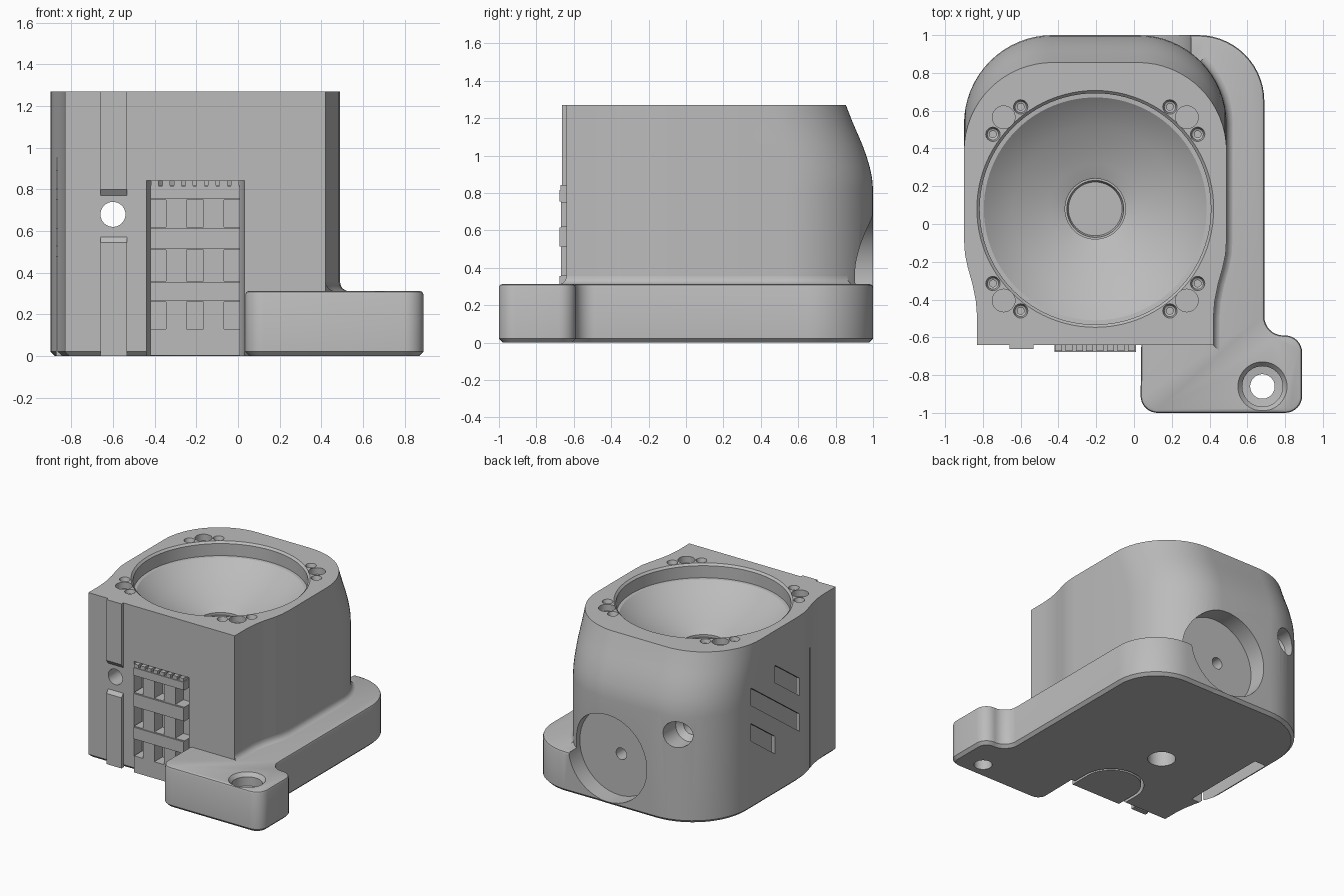
import bpy, bmesh, math
from mathutils import Vector, Matrix

if "Cube" in bpy.data.objects:
    bpy.data.objects.remove(bpy.data.objects["Cube"], do_unlink=True)

grey = bpy.data.materials.new("plain grey")
grey.use_nodes = True
grey.diffuse_color = (0.5, 0.5, 0.5, 1)
grey.node_tree.nodes["Principled BSDF"].inputs["Base Color"].default_value = (0.5, 0.5, 0.5, 1)


def finish(name, bm):
    bmesh.ops.recalc_face_normals(bm, faces=bm.faces)
    mesh = bpy.data.meshes.new(name)
    bm.to_mesh(mesh)
    bm.free()
    mesh.materials.append(grey)
    ob = bpy.data.objects.new(name, mesh)
    bpy.context.collection.objects.link(ob)
    return ob


def skin(name, rings, caps=True, loop=True):
    """Surface through rings of equal point count."""
    bm = bmesh.new()
    rows = [[bm.verts.new(p) for p in ring] for ring in rings]
    n = len(rows[0])
    for lo, hi in zip(rows, rows[1:]):
        for i in range(n if loop else n - 1):
            j = (i + 1) % n
            bm.faces.new((lo[i], lo[j], hi[j], hi[i]))
    if caps:
        bm.faces.new(rows[0][::-1])
        bm.faces.new(rows[-1])
    return finish(name, bm)


def arc(cx, cy, r, a0, a1, n=8):
    angles = [math.radians(a0 + (a1 - a0) * i / n) for i in range(n + 1)]
    return [(cx + r * math.cos(a), cy + r * math.sin(a)) for a in angles]


def normals(pts):
    """Mitred outward normals of a counter-clockwise outline."""
    out = []
    for i, p in enumerate(pts):
        p = Vector(p)
        a = (p - Vector(pts[i - 1])).normalized()
        b = (Vector(pts[(i + 1) % len(pts)]) - p).normalized()
        na, nb = Vector((a.y, -a.x)), Vector((b.y, -b.x))
        out.append((na + nb) / max(0.5, 1 + na.dot(nb)))
    return out


def layers(name, pts, levels):
    """Loft an outline through (z, inset, rear shift) levels."""
    ns = normals(pts)
    return skin(name, [[(p[0] - n.x * inset,
                         p[1] - n.y * inset - (shift if p[1] > 0.5 else 0), z)
                        for p, n in zip(pts, ns)] for z, inset, shift in levels])


def extrude_x(name, pts, x0, x1):
    return skin(name, [[(x, y, z) for y, z in pts] for x in (x0, x1)])


def box(name, x0, x1, y0, y1, z0, z1):
    return extrude_x(name, [(y0, z0), (y1, z0), (y1, z1), (y0, z1)], x0, x1)


def lathe(name, profile, loc, along_y=False, n=48):
    """Closed turned solid from (radius, height) points."""
    ob = skin(name, [[(x, y, h) for x, y in arc(0, 0, r, 0, 360 - 360 / n, n - 1)]
                     for r, h in profile])
    move = Matrix.Translation(loc)
    if along_y:
        move = move @ Matrix.Rotation(-math.pi / 2, 4, 'X')
    ob.data.transform(move)
    return ob


def cut(target, *cutters):
    for c in cutters:
        mod = target.modifiers.new("cut", 'BOOLEAN')
        mod.operation, mod.solver, mod.object = 'DIFFERENCE', 'EXACT', c
        bpy.context.view_layer.objects.active = target
        bpy.ops.object.modifier_apply(modifier=mod.name)
        bpy.data.objects.remove(c, do_unlink=True)


# Main housing: symmetric outline with flared sides and a sloped upper rear
CX, CY, TOP = -0.205, 0.08, 1.27
half = [(0.625, -0.64), (0.625, -0.5), (0.632, -0.41), (0.65, -0.32), (0.675, -0.23),
        (0.69, -0.16), (0.695, -0.08), (0.695, 0.3)] + arc(0.225, 0.53, 0.47, 0, 90, 16)
right_side = [(CX + u, y) for u, y in half]
outline = right_side + [(CX - u, y) for u, y in reversed(half)]
housing = layers("housing", outline, [
    (0, 0.022, 0), (0.022, 0, 0), (0.82, 0, 0), (0.88, 0, 0.005), (0.94, 0, 0.018),
    (1.0, 0, 0.036), (1.06, 0, 0.058), (1.12, 0, 0.084), (1.19, 0, 0.114), (TOP, 0, 0.145)])

# Base plate with the protruding foot
plate_outline = (arc(0.125, -0.91, 0.09, 180, 270) + arc(0.80, -0.91, 0.09, 270, 360)
                 + arc(0.80, -0.68, 0.09, 0, 90) + arc(0.79, -0.49, 0.1, 270, 180)
                 + arc(0.34, 0.65, 0.35, 0, 90, 14) + [(0.06, 0.998)])
plate = layers("base_plate", plate_outline, [
    (0, 0.022, 0), (0.022, 0, 0), (0.295, 0, 0), (0.308, 0.005, 0), (0.313, 0.018, 0)])

# Fillet between housing and plate
ns = normals(outline)
path = [(p, ns[i]) for i, p in enumerate(right_side) if p[0] > 0.33]
section = [(0.045 * (1 - math.sin(t)), 0.311 + 0.045 * (1 - math.cos(t)))
           for t in (math.pi / 2 * k / 6 for k in range(7))]
fillet = skin("plate_fillet", [[(p[0] + n.x * o, p[1] + n.y * o, z) for p, n in path]
                               for o, z in section], caps=False, loop=False)

# Speaker bowl with stepped rim and centre disc
cut(housing, lathe("bowl", [
    (0.142, 0.89), (0.15, 0.91), (0.152, 0.93), (0.172, 0.94), (0.24, 0.962), (0.34, 1.005),
    (0.44, 1.055), (0.53, 1.11), (0.59, 1.16), (0.612, 1.162), (0.612, 1.255),
    (0.627, TOP), (0.627, 1.4)], (CX, CY, 0), n=96))
cut(housing, lathe("disc_groove", [(0.16, 0.915), (0.16, 1.0)], (CX, CY, 0)))

# Screw and magnet holes around the rim
for sx in (-1, 1):
    for sy in (-1, 1):
        cut(housing, lathe("magnet_hole", [(0.06, TOP - 0.05), (0.06, 1.4)],
                           (CX + sx * 0.485, CY + sy * 0.485, 0), n=32))
        for dx, dy in ((0.395, 0.54), (0.542, 0.395)):
            cut(housing, lathe("screw_hole", [
                (0.018, TOP - 0.14), (0.018, TOP - 0.035), (0.03, TOP - 0.03),
                (0.038, TOP), (0.038, 1.4)], (CX + sx * dx, CY + sy * dy, 0), n=24))

# Cable bore, rear counterbore, bottom hole
cut(housing,
    lathe("cable_bore", [(0.06, -0.8), (0.06, 0.8), (0.1, 0.84), (0.1, 1.1)],
          (-0.6, 0, 0.68), True, 32),
    lathe("bottom_hole", [(0.1, -0.1), (0.1, 0.3)], (-0.24, 0.02, 0), n=32))

# Round rear recess with a small mounting hole
for part in (housing, plate):
    cut(part, lathe("rear_recess", [(0.335, 0.86), (0.335, 1.2)], (-0.03, 0, 0.357), True, 64))
cut(housing, lathe("rear_screw", [(0.045, 0.72), (0.045, 0.95)], (-0.05, 0, 0.345), True, 24))

# Side chamber open below, with slanted slots through the wall
cut(housing, box("chamber", -0.87, -0.77, -0.28, 0.42, -0.1, 0.95))
for y0, y1, k in ((-0.1, 0.2, 0.86), (-0.1, 0.49, 0.585), (0.2, 0.49, 0.31)):
    lo, hi = k + 0.72 * y0, k + 0.72 * y1
    cut(housing, extrude_x("slot", [(y0, lo - 0.135), (y1, hi - 0.135), (y1, hi), (y0, lo)],
                           -1.0, -0.79))


# Connector bay with rounded rear, and the plug that sits in it
def bay(name, r, front, z0, z1):
    pts = [(CX - r, front), (CX + r, front)] + arc(CX, -0.5, r, 0, 180, 20)
    return skin(name, [[(x, y, z) for x, y in pts] for z in (z0, z1)])


cut(housing, bay("connector_bay", 0.235, -0.8, -0.1, 0.843))
plug = bay("connector_plug", 0.215, -0.668, 0.002, 0.818)
for z0, z1 in ((0.13, 0.26), (0.36, 0.51), (0.62, 0.75)):
    for x0, x1 in ((-0.45, -0.345), (-0.247, -0.165), (-0.068, 0.05)):
        cut(plug, box("window", x0, x1, -0.8, -0.57, z0, z1))

# Crossbars and comb teeth on the plug
for z0, z1 in ((0.265, 0.355), (0.515, 0.615), (0.755, 0.815)):
    box("plug_crossbar", -0.42, 0.01, -0.677, -0.66, z0, z1)
for i in range(8):
    x = -0.418 + i * 0.055
    box("comb_tooth", x, x + 0.037, -0.672, -0.56, 0.81, 0.842)

# Guide rails with chamfered ends
for name, a, b, tip in (("upper_rail", TOP, 0.77, 0.8), ("lower_rail", 0.0, 0.572, 0.545)):
    extrude_x(name, [(-0.63, a), (-0.63, b), (-0.64, b), (-0.662, tip), (-0.662, a)],
              -0.66, -0.532)

# Countersunk foot hole
cut(plate, lathe("foot_hole", [(0.065, -0.1), (0.065, 0.21), (0.107, 0.215), (0.107, 0.285),
                               (0.13, 0.313), (0.13, 0.4)], (0.68, -0.86, 0)))

# Smooth curved walls, keep edges crisp
for ob in list(bpy.context.collection.objects):
    if ob.type == 'MESH' and grey.name in ob.data.materials:
        bpy.ops.object.select_all(action='DESELECT')
        ob.select_set(True)
        bpy.context.view_layer.objects.active = ob
        bpy.ops.object.shade_smooth_by_angle(angle=math.radians(25))
